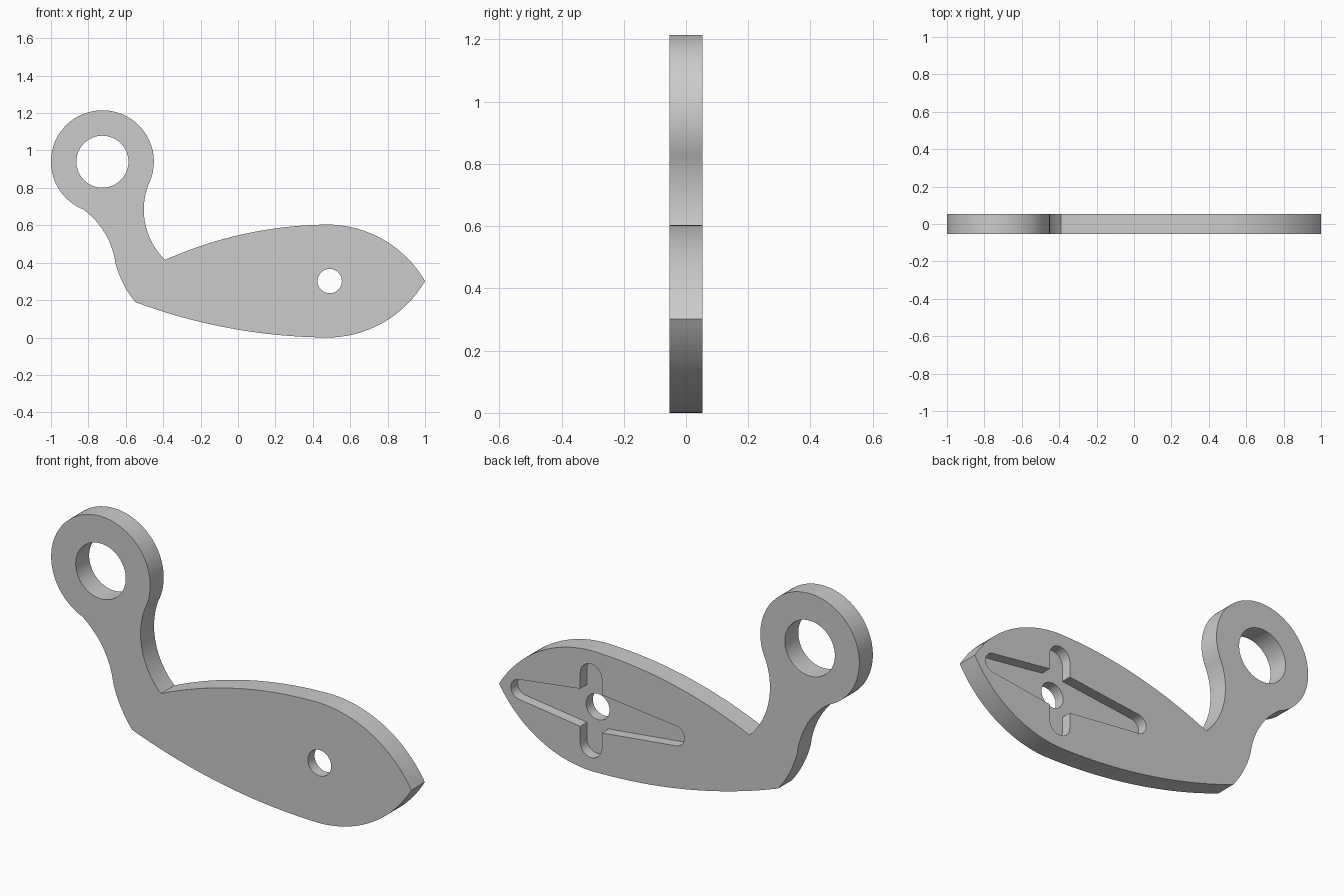
import bpy, bmesh
from math import atan2, cos, sin, pi, radians
from mathutils import Vector

cube = bpy.data.objects.get("Cube")
if cube:
    bpy.data.objects.remove(cube, do_unlink=True)

HALF = 0.0535        # half thickness of the plate
MID = 0.302          # height of the lever's long axis
HUB = 0.49           # x of the pivot hole

grey = bpy.data.materials.new("plain grey")
grey.use_nodes = True
grey.diffuse_color = (0.6, 0.6, 0.6, 1)
grey.node_tree.nodes["Principled BSDF"].inputs["Base Color"].default_value = (0.6, 0.6, 0.6, 1)


def sweep(cx, cz, r, a0, a1, n):
    """Points on an arc between two angles."""
    return [(cx + r * cos(a0 + (a1 - a0) * i / n), cz + r * sin(a0 + (a1 - a0) * i / n))
            for i in range(n + 1)]


def bend(p, q, sag, n=20):
    """Arc from p to q that bulges to the right of travel by sag (negative: left)."""
    p, q = Vector(p), Vector(q)
    chord = q - p
    half = chord.length / 2
    r = (half * half + sag * sag) / (2 * sag)
    right = Vector((chord.y, -chord.x)).normalized()
    c = (p + q) / 2 + right * (sag - r)
    a0 = atan2(p.y - c.y, p.x - c.x)
    a1 = atan2(q.y - c.y, q.x - c.x)
    d = (a1 - a0 + pi) % (2 * pi) - pi
    return sweep(c.x, c.y, (p - c).length, a0, a0 + d, n)


def plate(name, pts, y0, y1):
    """Extrude an outline in the xz plane from y0 to y1."""
    clean = [p for i, p in enumerate(pts) if (Vector(p) - Vector(pts[i - 1])).length > 1e-4]
    bm = bmesh.new()
    face = bm.faces.new([bm.verts.new((x, y0, z)) for x, z in clean])
    ext = bmesh.ops.extrude_face_region(bm, geom=[face])
    bmesh.ops.translate(bm, vec=(0, y1 - y0, 0),
                        verts=[v for v in ext["geom"] if isinstance(v, bmesh.types.BMVert)])
    bmesh.ops.recalc_face_normals(bm, faces=bm.faces)
    mesh = bpy.data.meshes.new(name)
    bm.to_mesh(mesh)
    bm.free()
    mesh.materials.append(grey)
    obj = bpy.data.objects.new(name, mesh)
    bpy.context.collection.objects.link(obj)
    return obj


# Outline: leaf-shaped paddle, curved neck and ring, counter-clockwise
heel, tip, notch = (-0.55, 0.19), (1.0, MID), (-0.39, 0.415)
low, high = (HUB, 0.0), (HUB, 2 * MID)
ring_x, ring_z, ring_r = -0.725, 0.94, 0.275
ring = sweep(ring_x, ring_z, ring_r, radians(-27), radians(248), 64)
waist = (-0.655, 0.395)
outline = (bend(heel, low, 0.047) + bend(low, tip, 0.077) + bend(tip, high, 0.077)
           + bend(high, notch, 0.047) + bend(notch, ring[0], -0.061) + ring
           + bend(ring[-1], waist, -0.035) + bend(waist, heel, 0.012, 8))
lever = plate("lever_arm", outline, -HALF, HALF)

# Cutters: ring hole, pivot hole, and the cross-shaped recess in the back
out = HALF + 0.1
slot = (sweep(HUB, MID + 0.175, 0.06, 0, pi, 16)
        + sweep(HUB, MID - 0.175, 0.06, pi, 2 * pi, 16))
arms = (sweep(0.885, MID, 0.05, radians(-83), radians(83), 16) + [(HUB, MID + 0.102)]
        + sweep(0.022, MID, 0.05, radians(97), radians(263), 16) + [(HUB, MID - 0.102)])
cutters = [
    plate("ring_hole_cutter", sweep(ring_x, ring_z, 0.139, 0, 2 * pi, 64), -out, out),
    plate("pivot_hole_cutter", sweep(HUB, MID, 0.065, 0, 2 * pi, 40), -out, out),
    plate("slot_cutter", slot, 0.0, out),
    plate("arms_cutter", arms, 0.0, out),
]

bpy.context.view_layer.objects.active = lever
for c in cutters:
    mod = lever.modifiers.new(c.name, "BOOLEAN")
    mod.operation = "DIFFERENCE"
    mod.solver = "EXACT"
    mod.object = c
    bpy.ops.object.modifier_apply(modifier=mod.name)
for c in cutters:
    bpy.data.objects.remove(c, do_unlink=True)

bpy.ops.object.select_all(action="DESELECT")
lever.select_set(True)
bpy.ops.object.shade_smooth_by_angle(angle=radians(20))
